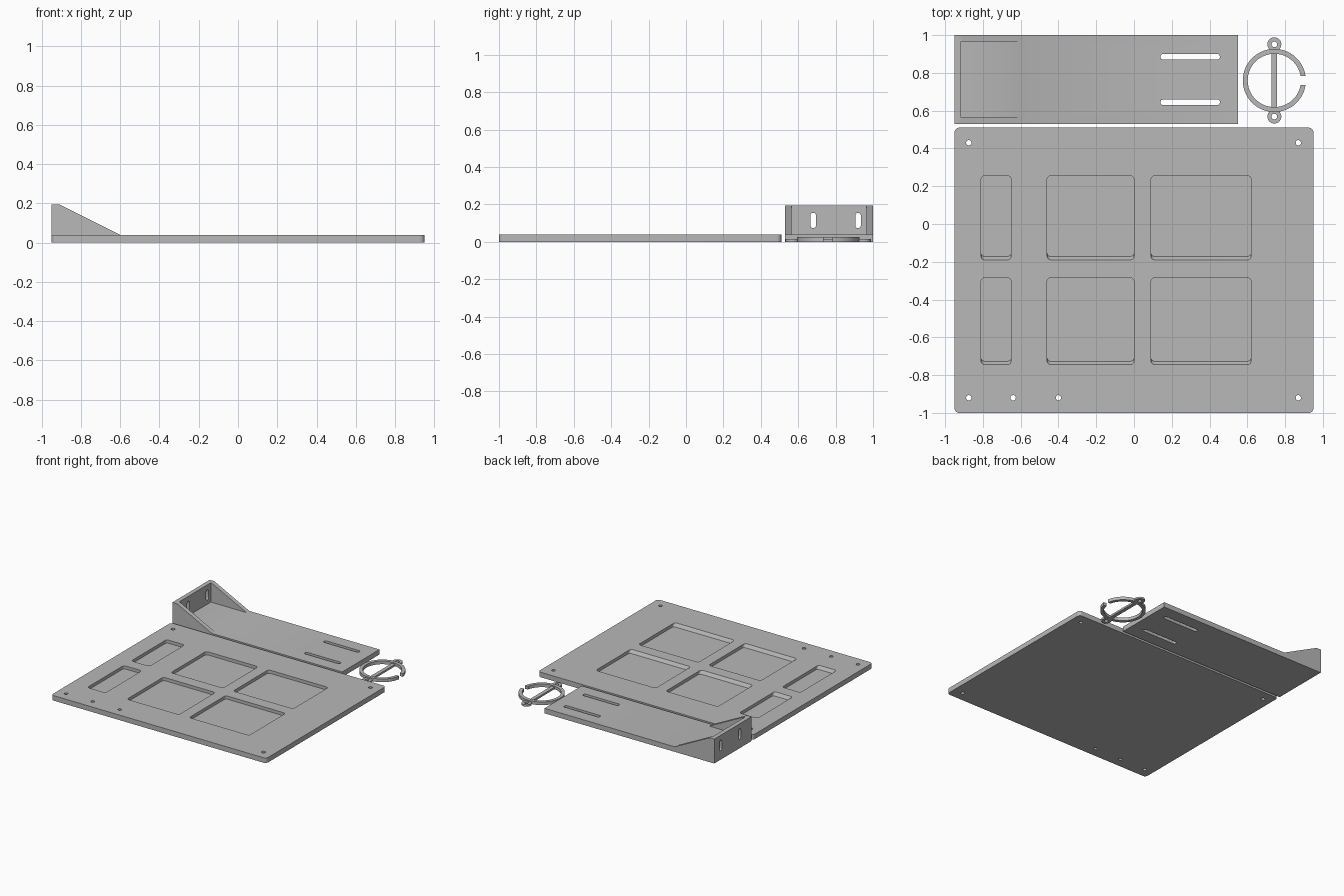
import bpy, bmesh
from math import sin, cos, pi, asin, radians
from mathutils import Matrix

if "Cube" in bpy.data.objects:
    bpy.data.objects.remove(bpy.data.objects["Cube"], do_unlink=True)

grey = bpy.data.materials.new("plain grey")
grey.use_nodes = True
grey.diffuse_color = (0.48, 0.48, 0.48, 1)
grey.node_tree.nodes["Principled BSDF"].inputs["Base Color"].default_value = (0.48, 0.48, 0.48, 1)


def rounded(x0, x1, y0, y1, r, n=8):
    """Rounded rectangle outline, counter-clockwise."""
    pts = []
    corners = [(x1 - r, y1 - r), (x0 + r, y1 - r), (x0 + r, y0 + r), (x1 - r, y0 + r)]
    for q, (cx, cy) in enumerate(corners):
        for i in range(n + 1):
            a = (q + i / n) * pi / 2
            pts.append((cx + r * cos(a), cy + r * sin(a)))
    return pts


def disc(cx, cy, r, n=32):
    return [(cx + r * cos(2 * pi * i / n), cy + r * sin(2 * pi * i / n)) for i in range(n)]


def rect(x0, x1, y0, y1):
    return [(x0, y0), (x1, y0), (x1, y1), (x0, y1)]


def prism(name, bottom, z0, z1, top=None, matrix=None):
    """Solid between two matching outlines."""
    bm = bmesh.new()
    low = [bm.verts.new((x, y, z0)) for x, y in bottom]
    high = [bm.verts.new((x, y, z1)) for x, y in (top or bottom)]
    bm.faces.new(low[::-1])
    bm.faces.new(high)
    for i in range(len(low)):
        j = (i + 1) % len(low)
        bm.faces.new((low[i], low[j], high[j], high[i]))
    if matrix:
        bm.transform(matrix)
    bmesh.ops.remove_doubles(bm, verts=bm.verts, dist=1e-5)
    bmesh.ops.recalc_face_normals(bm, faces=bm.faces)
    mesh = bpy.data.meshes.new(name)
    bm.to_mesh(mesh)
    bm.free()
    mesh.materials.append(grey)
    ob = bpy.data.objects.new(name, mesh)
    bpy.context.collection.objects.link(ob)
    return ob


def combine(ob, others, operation):
    """Apply booleans and discard the helper solids."""
    for other in others:
        other.hide_render = True
        mod = ob.modifiers.new("bool", 'BOOLEAN')
        mod.operation, mod.solver, mod.object = operation, 'EXACT', other
    deps = bpy.context.evaluated_depsgraph_get()
    mesh = bpy.data.meshes.new_from_object(ob.evaluated_get(deps))
    ob.modifiers.clear()
    ob.data = mesh
    for other in others:
        bpy.data.objects.remove(other, do_unlink=True)


def cut_through(outline):
    return prism("cutter", outline, -0.1, 0.1)


T = 0.04  # sheet thickness

# Mounting plate with screw holes and six shallow pockets
plate = prism("mounting_plate", rounded(-0.95, 0.95, -1, 0.51, 0.025), 0, T)
holes = [(-0.875, 0.43), (0.87, 0.43), (-0.64, -0.92), (-0.4, -0.92), (-0.875, -0.92), (0.87, -0.92)]
cutters = [cut_through(disc(x, y, 0.014, 20)) for x, y in holes]
floor, over = 0.015, 0.05
for x0, x1 in ((-0.81, -0.65), (-0.46, 0.0), (0.09, 0.62)):
    for y0, y1 in ((-0.19, 0.255), (-0.745, -0.285)):
        # front wall of each pocket leans outward
        lean = 0.018 / (T - floor)
        cutters.append(prism("cutter", rounded(x0, x1, y0 + 0.018, y1, 0.02), floor, over,
                             rounded(x0, x1, y0 + 0.018 - lean * (over - floor), y1, 0.02)))
combine(plate, cutters, 'DIFFERENCE')

# Bracket: side profile pushed along y, hollowed between the gussets
profile = [(-0.95, 0), (0.55, 0), (0.55, T), (-0.6, T), (-0.91, 0.195), (-0.95, 0.195)]
upright = Matrix.Rotation(pi / 2, 4, 'X')
bracket = prism("angle_bracket", profile, -1.0, -0.53, matrix=upright)
cutters = [prism("cutter", rect(-0.915, -0.5, 0.565, 0.965), T, 0.3)]
# long adjustment slots in the base
for y in (0.645, 0.885):
    cutters.append(cut_through(rounded(0.14, 0.455, y - 0.015, y + 0.015, 0.0149)))
# upright slots in the end wall
sideways = Matrix(((0, 0, 1, 0), (1, 0, 0, 0), (0, 1, 0, 0), (0, 0, 0, 1)))
for y in (0.68, 0.92):
    cutters.append(prism("cutter", rounded(y - 0.015, y + 0.015, 0.073, 0.155, 0.0149),
                         -1.0, -0.9, matrix=sideways))
combine(bracket, cutters, 'DIFFERENCE')

# Split ring with a cross bar and two screw lugs
cx, cy, outer, inner, gap = 0.743, 0.76, 0.167, 0.141, 0.024


def arc(r, n=64):
    a = asin(gap / r)
    return [(cx + r * cos(a + (2 * pi - 2 * a) * i / n),
             cy + r * sin(a + (2 * pi - 2 * a) * i / n)) for i in range(n + 1)]


ring = prism("split_ring", arc(outer) + arc(inner)[::-1], 0, 0.025)
lugs = [prism("lug", disc(cx, cy + s * 0.191, 0.037), 0, 0.015) for s in (-1, 1)]
bar = prism("bar", rect(cx - 0.015, cx + 0.015, cy - 0.15, cy + 0.15), 0, 0.0155)
combine(ring, lugs + [bar], 'UNION')
combine(ring, [cut_through(disc(cx, cy + s * 0.191, 0.015, 20)) for s in (-1, 1)], 'DIFFERENCE')

# Smooth the round walls, keep edges crisp
bpy.ops.object.select_all(action='DESELECT')
for ob in (plate, bracket, ring):
    ob.select_set(True)
bpy.context.view_layer.objects.active = plate
bpy.ops.object.shade_smooth_by_angle(angle=radians(30))
